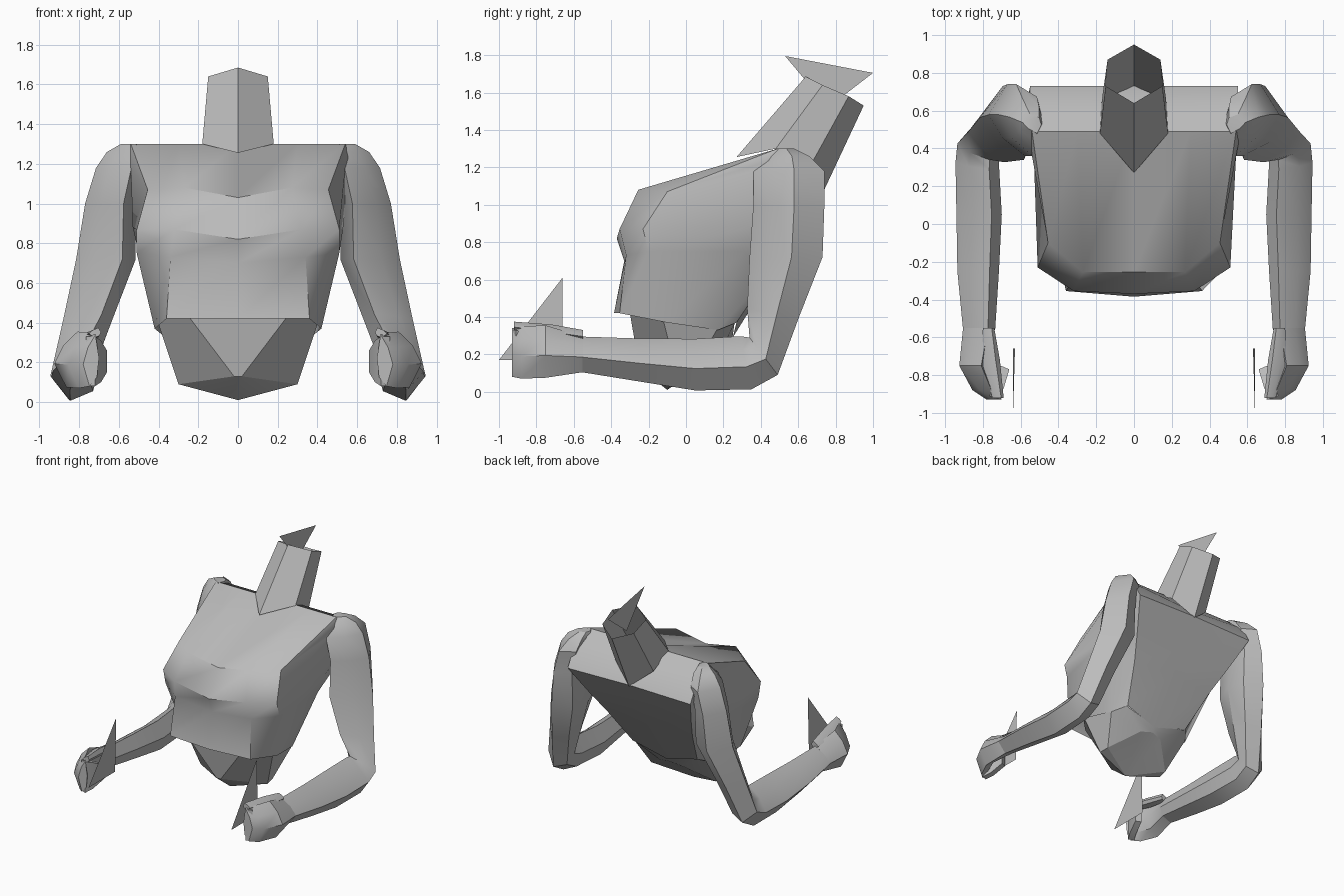
import bpy
import math

default_cube = bpy.data.objects.get("Cube")
if default_cube:
    bpy.data.objects.remove(default_cube, do_unlink=True)

grey = bpy.data.materials.new("plain grey")
grey.use_nodes = True
grey.diffuse_color = (0.5, 0.5, 0.5, 1)
grey.node_tree.nodes["Principled BSDF"].inputs["Base Color"].default_value = grey.diffuse_color


def make_object(name, verts, faces, smooth_angle=35):
    mesh = bpy.data.meshes.new(name)
    mesh.from_pydata(verts, [], faces)
    mesh.materials.append(grey)
    obj = bpy.data.objects.new(name, mesh)
    bpy.context.collection.objects.link(obj)
    bpy.ops.object.select_all(action='DESELECT')
    obj.select_set(True)
    bpy.context.view_layer.objects.active = obj
    bpy.ops.object.mode_set(mode='EDIT')
    bpy.ops.mesh.select_all(action='SELECT')
    bpy.ops.mesh.normals_make_consistent(inside=False)
    bpy.ops.object.mode_set(mode='OBJECT')
    bpy.ops.object.shade_smooth_by_angle(angle=math.radians(smooth_angle))
    return obj


def loft(name, rings, cap_start=False, cap_end=False, smooth_angle=35):
    """Skin a list of equally long closed rings."""
    count = len(rings[0])
    verts = [point for ring in rings for point in ring]
    faces = []
    for row in range(len(rings) - 1):
        for i in range(count):
            j = (i + 1) % count
            a, b = row * count, (row + 1) * count
            faces.append((a + i, a + j, b + j, b + i))
    if cap_start:
        faces.append(tuple(range(count)))
    if cap_end:
        faces.append(tuple(range(len(verts) - count, len(verts))))
    return make_object(name, verts, faces, smooth_angle)


def mirrored_ring(half):
    """Close a half ring that starts and ends on the middle plane."""
    return half + [(-x, y, z) for x, y, z in reversed(half[1:-1])]


# Uneven six-sided limb section as (outward, backward) pairs
LIMB_SECTION = [(-.55, -1), (.4, -.5), (1, .15), (.2, 1), (-.75, .65), (-1, -.1)]


def limb_ring(x, y, z, half_x, half_depth, tilt):
    """Limb section whose depth axis is tilted in the side plane."""
    c, s = math.cos(math.radians(tilt)), math.sin(math.radians(tilt))
    return [(x + half_x * out, y + half_depth * back * c, z + half_depth * back * s)
            for out, back in LIMB_SECTION]


def mirror_x(obj, name):
    return make_object(name, [(-v.co.x, v.co.y, v.co.z) for v in obj.data.vertices],
                       [tuple(reversed(p.vertices)) for p in obj.data.polygons])


# Chest: open hem at the bottom, sloping top, leaning back
hem = [(0, -.385, .42), (.36, -.355, .42), (.42, -.1, .37), (.37, .17, .33), (.29, .27, .37), (0, .25, .29)]
under_bust = [(0, -.33, .7), (.34, -.32, .73), (.51, -.2, .75), (.5, .31, .75), (.38, .46, .65), (0, .48, .66)]
bust = [(0, -.37, .82), (.32, -.355, .87), (.51, -.23, .87), (.53, .35, .88), (.46, .59, .84), (0, .59, .84)]
collar = [(0, -.255, 1.03), (.27, -.255, 1.08), (.455, -.1, 1.07), (.54, .36, 1.18), (.55, .73, 1.06), (0, .73, 1.07)]
shoulders = [(0, .49, 1.3), (.3, .49, 1.3), (.54, .49, 1.3), (.58, .57, 1.27), (.55, .65, 1.2), (0, .65, 1.17)]
loft("chest", [mirrored_ring(r) for r in (hem, under_bust, bust, collar, shoulders)],
     cap_end=True, smooth_angle=42)

# Hips: tapered block below the hem, closed by a ridged underside
waist = [(0, -.3, .42), (.24, -.3, .42), (.41, -.13, .42), (.37, .17, .34), (.29, .26, .37), (0, .25, .3)]
seat = [(0, -.25, .13), (.02, -.25, .13), (.3, -.05, .09), (.29, .03, .1), (.1, .2, .24), (0, .22, .26)]
hips = [mirrored_ring(waist), mirrored_ring(seat)]
loft("hips", hips, smooth_angle=20)
rim = hips[1]
make_object("hips_underside", rim + [(0, -.1, .01)],
            [(i, (i + 1) % len(rim), len(rim)) for i in range(len(rim))], 20)

# Neck: open six-sided tube leaning back
neck_base = [(0, .27, 1.255), (.18, .48, 1.3), (.17, .66, 1.2), (0, .73, 1.06)]
neck_top = [(0, .64, 1.685), (.15, .73, 1.64), (.14, .87, 1.58), (0, .95, 1.53)]
loft("neck", [mirrored_ring(neck_base), mirrored_ring(neck_top)], smooth_angle=20)

# Arms: domed shoulder, upper arm, elbow, forearm and wrist
arm_stations = [
    (.54, .53, 1.3, .05, .05, 0),
    (.57, .55, 1.26, .09, .11, 0),
    (.6, .55, 1.18, .115, .19, 0),
    (.645, .55, 1.0, .125, .19, 0),
    (.665, .535, .72, .15, .195, 0),
    (.755, .465, .42, .125, .14, -10),
    (.825, .415, .19, .11, .125, -53),
    (.83, .32, .155, .115, .145, -78),
    (.82, .05, .145, .12, .138, -90),
    (.825, -.25, .17, .11, .115, -90),
    (.82, -.56, .2, .085, .095, -90),
]
left_arm = loft("left_arm", [limb_ring(*s) for s in arm_stations], True, True)

# Fists: palm block, curled fingers and thumb
palm_stations = [
    (.82, -.55, .2, .085, .095, -90),
    (.85, -.75, .215, .075, .14, -90),
    (.79, -.88, .21, .065, .14, -90),
    (.74, -.93, .21, .04, .13, -90),
]
left_palm = loft("left_palm", [limb_ring(*s) for s in palm_stations], True, True)
left_fingers = loft("left_fingers", [
    [(x, y, low), (x + .045, y + .02, low), (x + .045, y + .02, top), (x, y, top)]
    for x, y, low, top in ((.72, -.93, .08, .33), (.69, -.87, .1, .31), (.66, -.77, .15, .26))],
    True, True)
left_thumb = loft("left_thumb", [limb_ring(*s) for s in (
    (.77, -.55, .3, .03, .03, -90),
    (.76, -.72, .325, .05, .035, -90),
    (.72, -.92, .35, .03, .025, -90))], True, True)

# Flat triangular blade beside each fist
left_blade = make_object("left_blade", [(.63, -.66, .61), (.64, -.66, .17), (.64, -1, .17)], [(0, 1, 2)])

for part in (left_arm, left_palm, left_fingers, left_thumb, left_blade):
    mirror_x(part, part.name.replace("left", "right"))

# Flat triangular fin above the neck
make_object("neck_fin", [(0, .53, 1.795), (0, 1, 1.705), (0, .76, 1.52)], [(0, 1, 2)])
